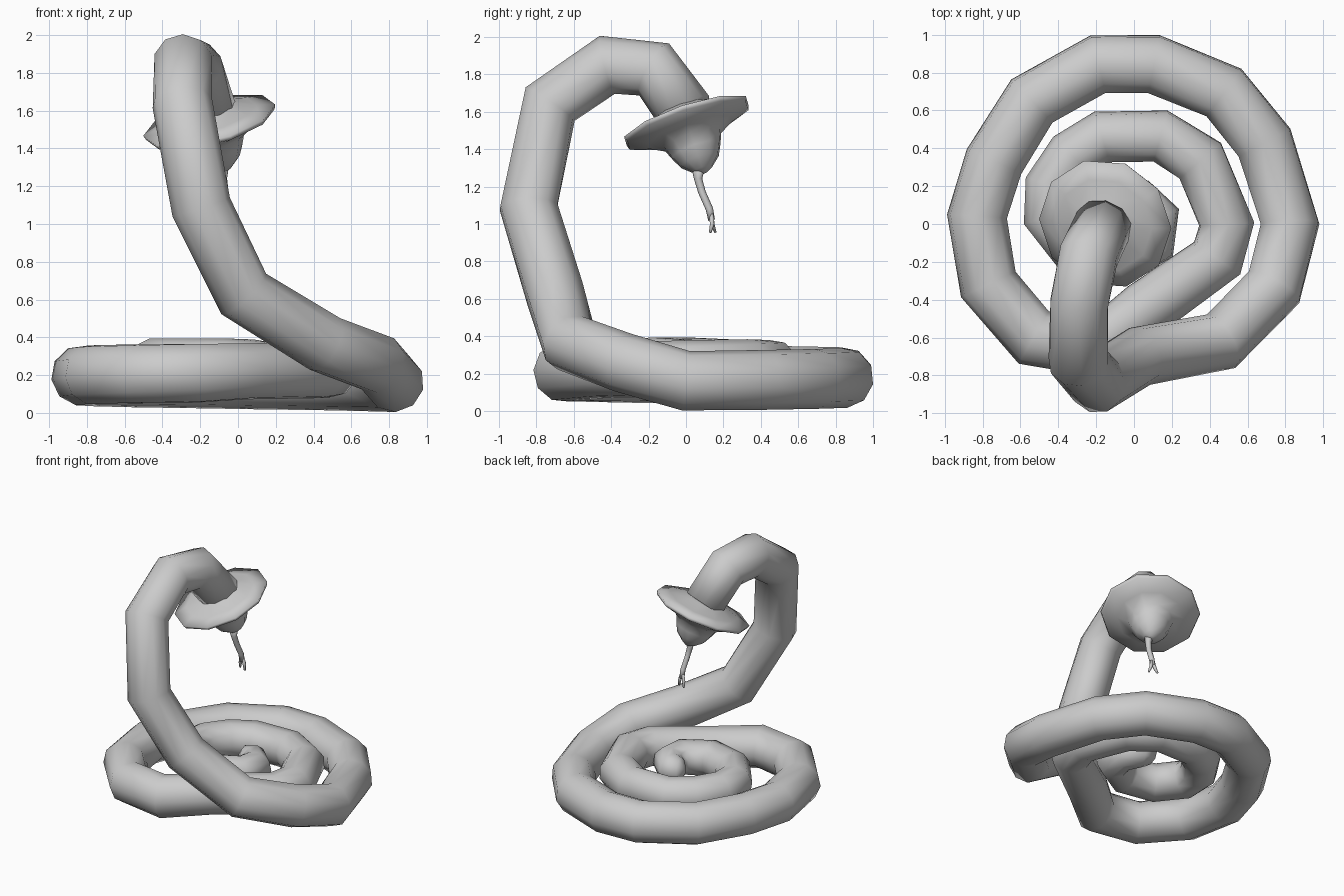
import bpy, bmesh, math
from mathutils import Vector


def sweep(name, path, sides=10, axis=None):
    """Skin rings of given radius along a path of (x, y, z, radius)."""
    pts = [Vector(p[:3]) for p in path]
    bm = bmesh.new()
    rings, side, last = [], None, len(pts) - 1
    for i, p in enumerate(pts):
        if axis:
            t = axis.normalized()
        else:
            a = (p - pts[i - 1]).normalized() if i else Vector()
            b = (pts[i + 1] - p).normalized() if i < last else Vector()
            t = (a + b).normalized()
        if side is None:
            side = t.cross(Vector((0, 0, 1)))
            if side.length < 0.01:
                side = Vector((1, 0, 0))
        side = (side - t * side.dot(t)).normalized()
        up = t.cross(side)
        r = path[i][3]
        rings.append([bm.verts.new(p + r * (side * math.cos(k) + up * math.sin(k)))
                      for k in (2 * math.pi * j / sides for j in range(sides))])
    for a, b in zip(rings, rings[1:]):
        for j in range(sides):
            k = (j + 1) % sides
            bm.faces.new((a[j], a[k], b[k], b[j]))
    bm.faces.new(rings[0])
    bm.faces.new(rings[-1])
    bmesh.ops.recalc_face_normals(bm, faces=bm.faces)
    for f in bm.faces:
        f.smooth = True
    me = bpy.data.meshes.new(name)
    bm.to_mesh(me)
    bm.free()
    ob = bpy.data.objects.new(name, me)
    bpy.context.collection.objects.link(ob)
    return ob


# Body: tail tip in the middle, inner coil, outer coil, then the raised neck
R = 0.16
tail = [(-0.06, 0.10, 0.27, 0.03), (-0.03, 0.11, 0.27, 0.09), (0.04, 0.12, 0.265, 0.115),
        (0.12, 0.04, 0.26, 0.125), (0.10, -0.10, 0.26, 0.13), (-0.08, -0.20, 0.26, 0.135),
        (-0.31, -0.14, 0.255, 0.14), (-0.45, 0.04, 0.255, 0.14), (-0.44, 0.20, 0.25, 0.14),
        (-0.33, 0.36, 0.245, 0.14), (-0.17, 0.46, 0.24, 0.14), (0.14, 0.465, 0.24, 0.142),
        (0.35, 0.335, 0.235, 0.15), (0.49, 0.00, 0.23, 0.15), (0.44, -0.18, 0.225, 0.15),
        (0.06, -0.45, 0.22, 0.152), (-0.20, -0.66, 0.21, R)]
outer = [(-0.53, -0.60), (-0.77, -0.32), (-0.83, 0.04), (-0.74, 0.33), (-0.54, 0.65),
         (-0.19, 0.845), (0.105, 0.845), (0.475, 0.695), (0.69, 0.43), (0.825, 0.0)]
coil = [(x, y, 0.208 - 0.045 * i / 9, R) for i, (x, y) in enumerate(outer)]
neck = [(0.74, -0.335, 0.26, R), (0.46, -0.62, 0.365, R), (0.03, -0.70, 0.63, R),
        (-0.195, -0.84, 1.09, R), (-0.295, -0.725, 1.64, R), (-0.29, -0.42, 1.85, R),
        (-0.24, -0.17, 1.825, R), (-0.16, 0.0, 1.59, 0.155)]
sweep("body", tail + coil + neck)

# Hood: lens-shaped disc around the head, with the snout below it
axis = Vector((0.24, 0.31, -0.92)).normalized()
centre = Vector((-0.15, 0.005, 1.54))
profile = [(-0.09, 0.10), (-0.07, 0.16), (-0.035, 0.26), (-0.01, 0.36), (0.015, 0.35),
           (0.055, 0.24), (0.10, 0.165), (0.16, 0.14), (0.22, 0.11), (0.27, 0.055), (0.29, 0.02)]
sweep("hood_and_head", [(*(centre + axis * t), r) for t, r in profile], 10, axis)

# Forked tongue
sweep("tongue", [(-0.085, 0.065, 1.32, 0.04), (-0.08, 0.065, 1.24, 0.022),
                 (-0.07, 0.085, 1.17, 0.02), (-0.06, 0.125, 1.08, 0.02),
                 (-0.06, 0.137, 1.02, 0.018)], 8)
for s in (-1, 1):
    sweep("tongue_fork", [(-0.06 + 0.005 * s, 0.135, 1.05, 0.014),
                          (-0.06 + 0.018 * s, 0.14, 1.00, 0.013),
                          (-0.06 + 0.03 * s, 0.143 - 0.014 * s, 0.955, 0.007)], 6)
